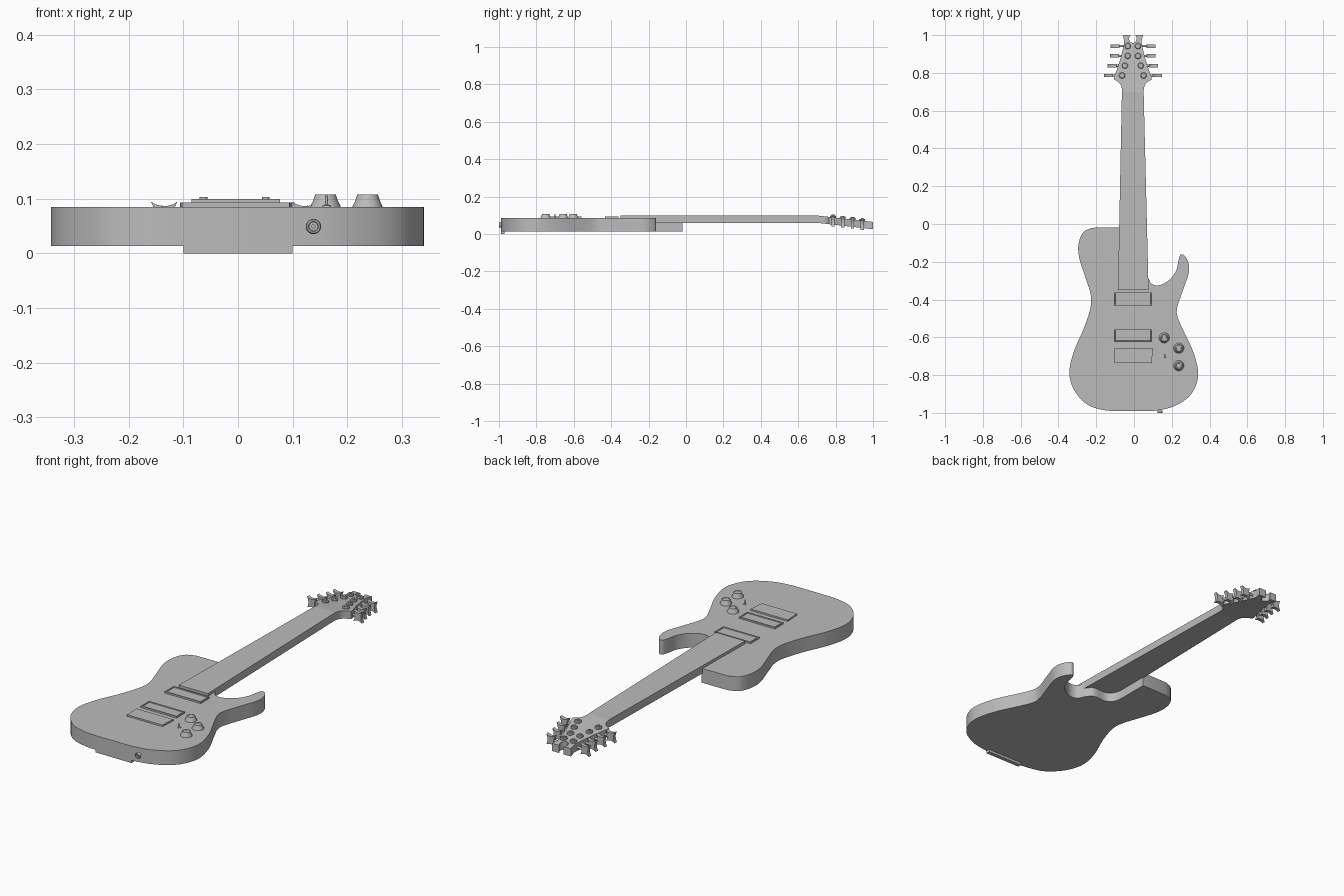
import bpy, bmesh
from math import sin, cos, pi, radians
from mathutils import Vector, Matrix

if "Cube" in bpy.data.objects:
    bpy.data.objects.remove(bpy.data.objects["Cube"], do_unlink=True)

grey = bpy.data.materials.new("plain grey")
grey.use_nodes = True
grey.diffuse_color = (0.5, 0.5, 0.5, 1)
grey.node_tree.nodes["Principled BSDF"].inputs["Base Color"].default_value = (0.5, 0.5, 0.5, 1)


def finish(bm, name, smooth=True):
    """Turn a bmesh into a named, coloured object."""
    bmesh.ops.recalc_face_normals(bm, faces=bm.faces)
    mesh = bpy.data.meshes.new(name)
    bm.to_mesh(mesh)
    bm.free()
    mesh.materials.append(grey)
    obj = bpy.data.objects.new(name, mesh)
    bpy.context.collection.objects.link(obj)
    if smooth:
        bpy.ops.object.select_all(action="DESELECT")
        obj.select_set(True)
        bpy.context.view_layer.objects.active = obj
        bpy.ops.object.shade_smooth_by_angle(angle=radians(35))
    return obj


def prism(outline, low, high):
    """Extrude a flat outline from one height to another."""
    bm = bmesh.new()
    face = bm.faces.new([bm.verts.new((x, y, low)) for x, y in outline])
    result = bmesh.ops.extrude_face_region(bm, geom=[face])
    for v in result["geom"]:
        if isinstance(v, bmesh.types.BMVert):
            v.co.z = high
    return bm


def rectangle(left, right, front, back):
    return [(left, front), (right, front), (right, back), (left, back)]


def lathe(name, profile, matrix, sides=24):
    """Revolve (radius, height) pairs about the local z axis."""
    bm = bmesh.new()
    rings = [[bm.verts.new((r * cos(2 * pi * i / sides), r * sin(2 * pi * i / sides), h))
              for i in range(sides)] for r, h in profile]
    for a, b in zip(rings, rings[1:]):
        for i in range(sides):
            j = (i + 1) % sides
            bm.faces.new((a[i], a[j], b[j], b[i]))
    bm.faces.new(rings[0])
    bm.faces.new(rings[-1])
    bm.transform(matrix)
    return finish(bm, name)


def smooth_path(points, steps=5):
    """Catmull-Rom curve through an open run of points."""
    pts = [Vector(p) for p in points]
    pts = [pts[0]] + pts + [pts[-1]]
    path = []
    for a, b, c, d in zip(pts, pts[1:], pts[2:], pts[3:]):
        for i in range(steps):
            t = i / steps
            path.append((b * 2 + (c - a) * t + (a * 2 - b * 5 + c * 4 - d) * t**2
                         + (b * 3 - a - c * 3 + d) * t**3) / 2)
    return path + [pts[-1]]


# Body: two smooth sides joined by the straight tail and the neck pocket
TOP, BOTTOM = 0.085, 0.013
left_side = [(-.22, -.02), (-.27, -.045), (-.294, -.11), (-.289, -.184), (-.257, -.284),
             (-.23, -.37), (-.23, -.44), (-.262, -.544), (-.32, -.68), (-.342, -.79),
             (-.315, -.883), (-.246, -.957), (-.16, -.985), (-.1, -.99)]
right_side = [(.1, -.99), (.19, -.973), (.273, -.93), (.32, -.872), (.34, -.79),
              (.315, -.68), (.262, -.565), (.23, -.49), (.23, -.438), (.262, -.343),
              (.289, -.263), (.289, -.21), (.267, -.167), (.247, -.163), (.236, -.19),
              (.223, -.247), (.188, -.295), (.135, -.324), (.093, -.316), (.072, -.28),
              (.04, -.25), (-.03, -.25), (-.065, -.22), (-.073, -.17)]
outline = [(-.073, -.018)] + smooth_path(left_side) + smooth_path(right_side)
finish(prism(outline, BOTTOM, TOP), "body")

# Tail plate below the end of the body
finish(prism(rectangle(-.1, .1, -.99, -.97), 0, .02), "tail_plate", False)

# Tapered neck
finish(prism([(-.085, -.35), (.077, -.35), (.051, .7), (-.064, .7)], .06, .099), "neck", False)

# Headstock: mirrored outline with a notched tip, sloping back
MIDDLE = -.006


def slope(y):
    return (y - .7) * -.115


half = smooth_path([(.057, .7), (.06, .725), (.072, .748), (.1, .765)], 3)
half += smooth_path([(.097, .785), (.08, .83), (.062, .89), (.05, .94), (.046, .965), (.053, 1)], 3)
half += smooth_path([(.013, 1), (.021, .98), (.013, .963)], 3)
outline = [(MIDDLE + x, y) for x, y in half] + [(MIDDLE, .957)]
outline += [(MIDDLE - x, y) for x, y in reversed(half)]
bm = prism(outline, .06, .099)
for v in bm.verts:
    v.co.z += slope(v.co.y)
finish(bm, "headstock")

# Tuners: post, shaft and a button with hollowed sides
post = [(.016, -.005), (.016, .006), (.013, .01), (.007, .01), (.007, .014)]
W, H = .024, .027
button = []
for k in range(4):
    a, b, dip = (W, H, .008) if k % 2 == 0 else (H, W, .007)
    for i in range(6):
        t = 1 - i / 3
        button.append(Matrix.Rotation(k * pi / 2, 2) @ Vector((a * t, b - dip * (1 - t * t))))
for row, (y, inner, outer) in enumerate([(.786, .057, .153), (.838, .042, .134),
                                         (.89, .027, .121), (.942, .027, .119)], 1):
    for side, label in ((-1, "right"), (1, "left")):
        tag = f"{label}_{row}"
        x = MIDDLE + side * inner
        lathe("tuner_post_" + tag, post, Matrix.Translation((x, y, .099 + slope(y))), 16)
        z = .077 + slope(y)
        turn = Matrix.Rotation(side * pi / 2, 4, "Y")
        lathe("tuner_shaft_" + tag, [(.006, 0), (.006, outer - inner - W)],
              Matrix.Translation((x, y, z)) @ turn, 12)
        bm = prism(button, -.009, .009)
        bm.transform(Matrix.Translation((MIDDLE + side * (outer - W), y, z))
                     @ Matrix.Rotation(pi / 2, 4, "X"))
        finish(bm, "tuner_button_" + tag)

# Pickups: raised frames with a sunken centre
for name, front, back in (("neck_pickup", -.433, -.362), ("bridge_pickup", -.624, -.558)):
    bm = prism(rectangle(-.105, .095, front, back), TOP - .005, TOP + .008)
    bm.faces.ensure_lookup_table()
    top = max(bm.faces, key=lambda f: f.calc_center_median().z)
    bmesh.ops.inset_region(bm, faces=[top], thickness=.008)
    bmesh.ops.inset_region(bm, faces=[top], thickness=.001, depth=-.003)
    finish(bm, name, False)

# Bridge plate
finish(prism([(-.102, -.737), (.095, -.737), (.1, -.656), (-.095, -.656)][:1]
             + [(.094, -.737), (.1, -.658), (-.106, -.658)], TOP - .005, TOP + .008),
       "bridge", False)

# Control knobs and selector switch
knob = [(.028, -.002), (.027, .002), (.023, .01), (.02, .019), (.019, .022), (.014, .022), (.013, .021)]
for name, x, y in (("upper", .16, -.603), ("middle", .237, -.657), ("lower", .237, -.75)):
    lathe(name + "_knob", knob, Matrix.Translation((x, y, TOP)), 32)
lathe("selector_switch", [(.009, -.002), (.008, .002), (.003, .004), (.002, .014), (.003, .021)],
      Matrix.Translation((.162, -.7, TOP)), 12)

# Output jack: ring with a hollow socket and a centre pin
facing = Matrix.Translation((.138, -.99, .049)) @ Matrix.Rotation(pi / 2, 4, "X")
lathe("output_jack", [(.014, -.003), (.014, .007), (.012, .01), (.009, .01), (.008, .002)], facing)
lathe("jack_pin", [(.004, 0), (.004, .007)], facing, 12)
